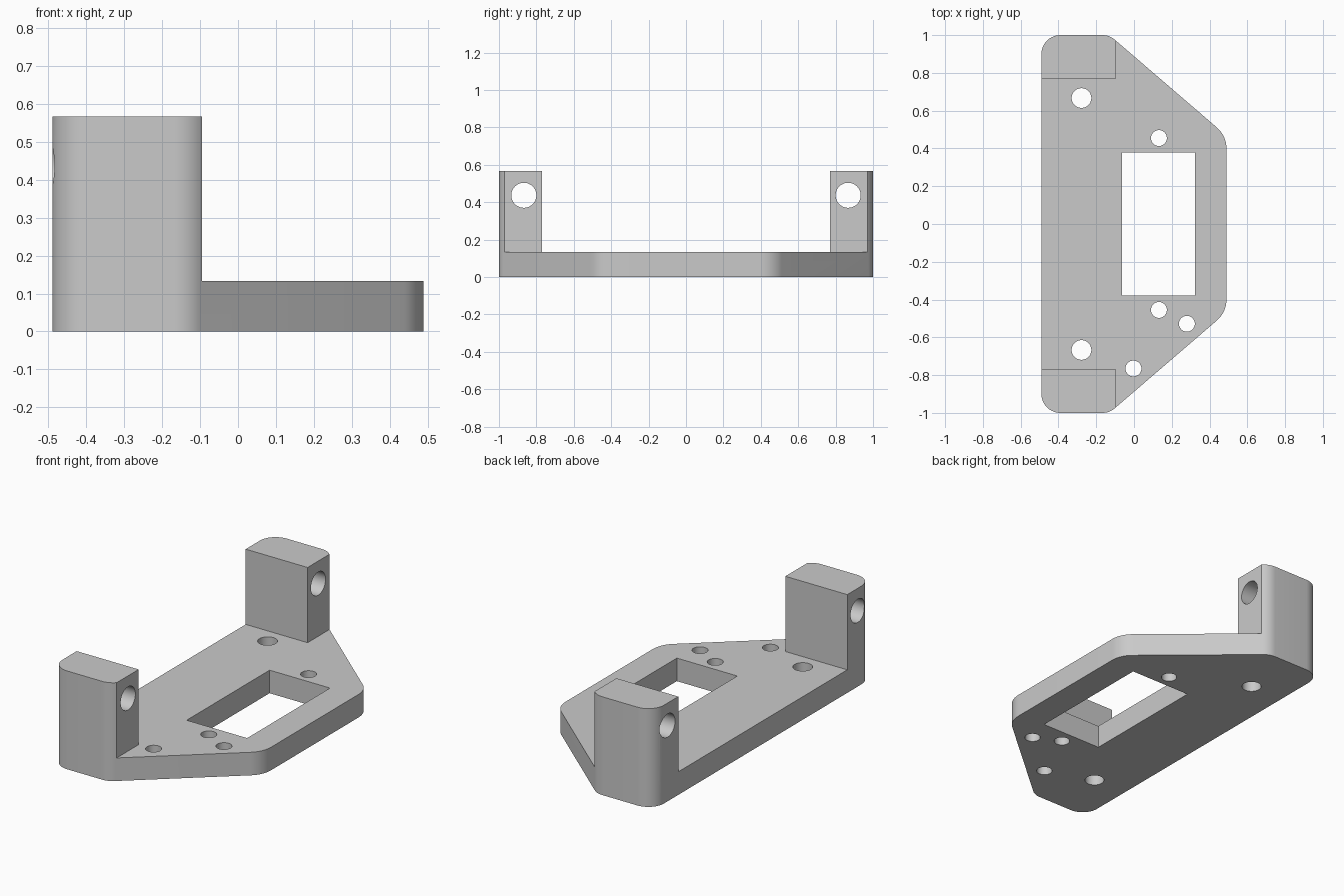
import bpy, bmesh, math
from mathutils import Vector

cube = bpy.data.objects.get("Cube")
if cube:
    bpy.data.objects.remove(cube, do_unlink=True)

PLATE_TOP, POST_TOP = 0.133, 0.567
POST_X, POST_Y = -0.095, 0.77

grey = bpy.data.materials.new("plain grey")
grey.use_nodes = True
colour = (0.59, 0.59, 0.59, 1)
grey.diffuse_color = colour
grey.node_tree.nodes["Principled BSDF"].inputs["Base Color"].default_value = colour


def rounded(corners, steps=10):
    """Outline from (x, y, radius) corners, each replaced by an arc."""
    points = []
    for i, (x, y, r) in enumerate(corners):
        p = Vector((x, y))
        a = (Vector(corners[i - 1][:2]) - p).normalized()
        b = (Vector(corners[(i + 1) % len(corners)][:2]) - p).normalized()
        half = a.angle(b) / 2
        centre = p + (a + b).normalized() * r / math.sin(half)
        start = (p + a * r / math.tan(half) - centre).normalized()
        end = (p + b * r / math.tan(half) - centre).normalized()
        points += [centre + r * start.slerp(end, k / steps) for k in range(steps + 1)]
    return points


def new_object(name, bm):
    mesh = bpy.data.meshes.new(name)
    bmesh.ops.recalc_face_normals(bm, faces=bm.faces)
    bm.to_mesh(mesh)
    bm.free()
    mesh.materials.append(grey)
    obj = bpy.data.objects.new(name, mesh)
    bpy.context.collection.objects.link(obj)
    return obj


def prism(name, outline, height):
    bm = bmesh.new()
    base = bm.faces.new([bm.verts.new((p.x, p.y, 0)) for p in outline])
    top = bmesh.ops.extrude_face_region(bm, geom=[base])["geom"]
    bmesh.ops.translate(bm, vec=(0, 0, height),
                        verts=[v for v in top if isinstance(v, bmesh.types.BMVert)])
    return new_object(name, bm)


def box(name, low, high):
    bm = bmesh.new()
    bmesh.ops.create_cube(bm, size=1)
    for v in bm.verts:
        v.co = [h if c > 0 else l for c, l, h in zip(v.co, low, high)]
    return new_object(name, bm)


def cylinder(name, centre, radius, length, along_x=False):
    bm = bmesh.new()
    bmesh.ops.create_cone(bm, cap_ends=True, segments=48, radius1=radius,
                          radius2=radius, depth=length)
    obj = new_object(name, bm)
    if along_x:
        obj.rotation_euler.y = math.pi / 2
    obj.location = centre
    return obj


# Bracket blank: symmetric outline with rounded corners, full post height
near = [(-0.49, -1, 0.1), (-0.13, -1, 0.1), (0.49, -0.467, 0.15)]
far = [(x, -y, r) for x, y, r in reversed(near)]
bracket = prism("bracket", rounded(near + far), POST_TOP)

# Cutters: space between the posts, space beside them, and the window
cutters = [
    box("gap_cutter", (-1, -POST_Y, PLATE_TOP), (1, POST_Y, 1)),
    box("side_cutter", (POST_X, -2, PLATE_TOP), (2, 2, 2)),
    box("window_cutter", (-0.063, -0.378, -1), (0.323, 0.378, 1)),
]

# Cutters: cross holes in the posts and screw holes in the plate
for s in (-1, 1):
    cutters += [
        cylinder("post_hole_cutter", (-0.3, s * 0.867, 0.437), 0.067, 1, True),
        cylinder("mount_hole_cutter", (-0.278, s * 0.667, 0), 0.052, 1),
        cylinder("window_hole_cutter", (0.132, s * 0.455, 0), 0.042, 1),
    ]
for x, y in ((0.28, -0.528), (-0.003, -0.765)):
    cutters.append(cylinder("edge_hole_cutter", (x, y, 0), 0.042, 1))

for cutter in cutters:
    cutter.hide_render = True
    mod = bracket.modifiers.new(cutter.name, "BOOLEAN")
    mod.operation, mod.solver, mod.object = "DIFFERENCE", "EXACT", cutter

# Bake the cuts and drop the cutters
graph = bpy.context.evaluated_depsgraph_get()
result = bpy.data.meshes.new_from_object(bracket.evaluated_get(graph))
bracket.modifiers.clear()
bracket.data = result
for cutter in cutters:
    bpy.data.objects.remove(cutter, do_unlink=True)

# Smooth the fillets and bores, keep other edges sharp
bpy.ops.object.select_all(action="DESELECT")
bracket.select_set(True)
bpy.context.view_layer.objects.active = bracket
bpy.ops.object.shade_smooth_by_angle(angle=math.radians(30))
